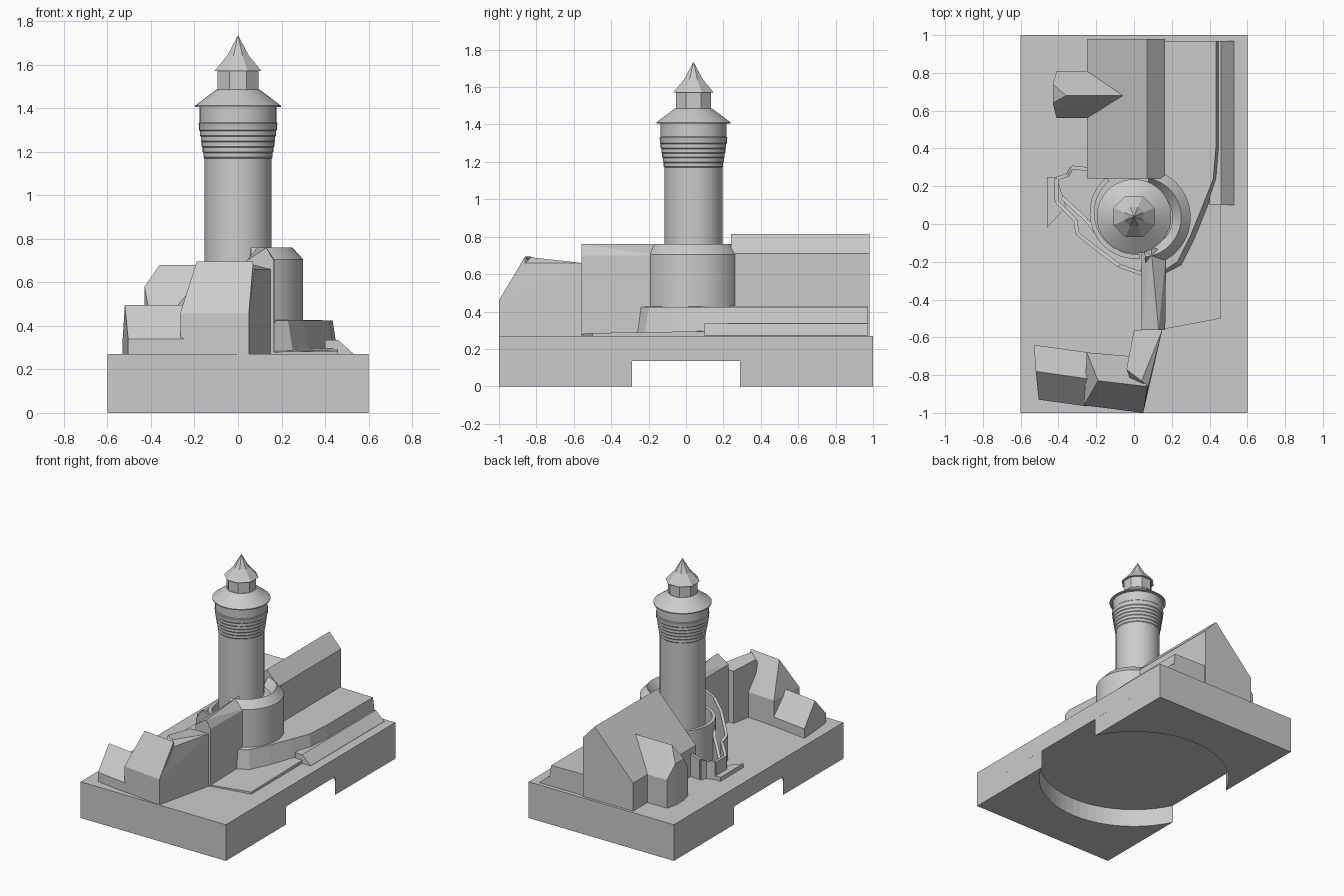
import bpy, bmesh
from math import pi, sin, cos, radians

cube = bpy.data.objects.get("Cube")
if cube:
    bpy.data.objects.remove(cube, do_unlink=True)

stone = bpy.data.materials.new("grey_stone")
stone.use_nodes = True
GREY = (0.6, 0.6, 0.6, 1)
stone.diffuse_color = GREY
stone.node_tree.nodes["Principled BSDF"].inputs["Base Color"].default_value = GREY

GROUND = 0.26  # parts sink slightly into the plinth


def finish(name, bm, smooth=False):
    bmesh.ops.recalc_face_normals(bm, faces=bm.faces)
    mesh = bpy.data.meshes.new(name)
    bm.to_mesh(mesh)
    bm.free()
    ob = bpy.data.objects.new(name, mesh)
    bpy.context.collection.objects.link(ob)
    mesh.materials.append(stone)
    if smooth:
        bpy.ops.object.select_all(action='DESELECT')
        ob.select_set(True)
        bpy.context.view_layer.objects.active = ob
        bpy.ops.object.shade_smooth_by_angle(angle=radians(25))
    return ob


def hull(name, tops):
    """Convex block standing on the plinth under the given top points."""
    bm = bmesh.new()
    for x, y, z in tops:
        bm.verts.new((x, y, z))
        bm.verts.new((x, y, GROUND))
    bmesh.ops.convex_hull(bm, input=bm.verts)
    loose = [v for v in bm.verts if not v.link_faces]
    bmesh.ops.delete(bm, geom=loose, context='VERTS')
    bmesh.ops.dissolve_limit(bm, angle_limit=0.02, verts=bm.verts, edges=bm.edges)
    return finish(name, bm)


def prism(name, outline, z0, z1):
    """Upright block; z1 is one height or a height for each corner."""
    bm = bmesh.new()
    if not isinstance(z1, (list, tuple)):
        z1 = [z1] * len(outline)
    low = [bm.verts.new((x, y, z0)) for x, y in outline]
    top = [bm.verts.new((x, y, z)) for (x, y), z in zip(outline, z1)]
    bm.faces.new(low)
    bmesh.ops.triangulate(bm, faces=[bm.faces.new(top)])
    n = len(low)
    for i in range(n):
        j = (i + 1) % n
        bm.faces.new((low[i], low[j], top[j], top[i]))
    return finish(name, bm)


def lathe(name, profile, centre, sides, smooth=True, arc=(0, 360)):
    """Revolve a closed (radius, z) profile, fully or over an arc."""
    bm = bmesh.new()
    full = arc[1] - arc[0] == 360
    rings = []
    for i in range(sides + (0 if full else 1)):
        a = radians(arc[0] + (arc[1] - arc[0]) * i / sides)
        rings.append([bm.verts.new((centre[0] + r * cos(a), centre[1] + r * sin(a), z))
                      for r, z in profile])
    n = len(profile)
    for i in range(sides):
        a, b = rings[i], rings[(i + 1) % len(rings)]
        for k in range(n):
            m = (k + 1) % n
            bm.faces.new((a[k], b[k], b[m], a[m]))
    if not full:
        bm.faces.new(rings[0])
        bm.faces.new(rings[-1])
    bmesh.ops.remove_doubles(bm, verts=bm.verts, dist=0.0001)
    return finish(name, bm, smooth)


def wall(name, path, thick=0.02):
    """Thin wall following (x, y, top) points."""
    for i, (a, b) in enumerate(zip(path, path[1:])):
        dx, dy = b[0] - a[0], b[1] - a[1]
        s = thick / 2 / (dx * dx + dy * dy) ** 0.5
        ox, oy = -dy * s, dx * s
        hull(f"{name}_{i + 1}", [(p[0] + k * ox, p[1] + k * oy, p[2])
                                 for p in (a, b) for k in (1, -1)])


# Plinth with a round recess underneath, open at both long sides
R, half = 0.666, 0.29
outline = [(-0.6, -1), (0.6, -1), (0.6, 1), (-0.6, 1)]
prism("plinth_top", outline, 0.135, 0.27)
for name, side in (("plinth_front", -1), ("plinth_back", 1)):
    pts = [(-0.6, side), (0.6, side)]
    start = 0.4498  # angle where the circle meets the long side
    for i in range(25):
        a = start + (pi - 2 * start) * i / 24
        pts.append((R * cos(a), side * R * sin(a)))
    prism(name, pts, 0, 0.135)

# Round tower with corbelled head, skirt roof, lantern and spire
C = (0, 0.04)
shaft = [(0, GROUND), (0.155, GROUND), (0.155, 1.17)]
for i in range(6):
    shaft += [(0.159 + 0.004 * i, 1.175 + 0.025 * i), (0.159 + 0.004 * i, 1.195 + 0.025 * i)]
shaft += [(0.181, 1.325), (0.181, 1.33), (0.177, 1.335), (0.177, 1.41), (0, 1.41)]
lathe("tower_shaft", shaft, C, 40)
lathe("tower_skirt_roof", [(0, 1.405), (0.197, 1.405), (0.197, 1.412), (0.1, 1.485), (0, 1.485)], C, 40)
lathe("lantern", [(0, 1.48), (0.102, 1.48), (0.102, 1.575), (0, 1.575)], C, 8, False, (22.5, 382.5))
lathe("spire", [(0, 1.57), (0.118, 1.57), (0.055, 1.64), (0, 1.735)], C, 8, False, (22.5, 382.5))

# Curved range wrapped round the tower foot
lathe("ring_range", [(0.12, GROUND), (0.26, GROUND), (0.26, 0.705), (0.21, 0.76), (0.165, 0.70),
                     (0.12, 0.70)], (0.04, 0.035), 24, True, (-85, 80))
lathe("ring_wall_west", [(0.22, GROUND), (0.245, GROUND), (0.245, 0.56), (0.22, 0.56)],
      (0.01, 0.06), 16, True, (130, 275))

# Great hall with an uneven gable, and its half-hipped side wing
hull("great_hall", [(x, y, z) for y in (0.24, 0.98)
                    for x, z in ((-0.25, 0.48), (0.07, 0.815), (0.165, 0.71))])
hull("hall_wing", [(-0.41, 0.56, 0.48), (-0.41, 0.81, 0.48), (-0.43, 0.64, 0.58), (-0.43, 0.74, 0.58),
                   (-0.36, 0.68, 0.68), (-0.06, 0.68, 0.68), (-0.2, 0.56, 0.48), (-0.2, 0.81, 0.48)])

# Gabled curtain range between tower and front houses
hull("curtain_range", [(0.10, -0.56, 0.70), (0.165, -0.56, 0.70), (0.13, -0.56, 0.76),
                       (0.04, -0.12, 0.70), (0.17, -0.15, 0.70), (0.09, -0.12, 0.76),
                       (0.04, -0.56, 0.70)])

# Front houses
hull("gate_house", [(-0.265, -0.96, 0.46), (0.05, -1.0, 0.46), (-0.19, -0.83, 0.695),
                    (0.07, -0.86, 0.695), (-0.25, -0.68, 0.46), (-0.02, -0.70, 0.46)])
hull("gate_house_wing", [(0.05, -0.995, 0.46), (0.075, -0.86, 0.66), (0.15, -0.56, 0.66),
                         (0.0, -0.56, 0.66), (-0.04, -0.77, 0.68), (0.04, -0.83, 0.69)])
hull("small_house", [(-0.505, -0.93, 0.34), (-0.25, -0.965, 0.34), (-0.52, -0.78, 0.495),
                     (-0.24, -0.82, 0.495), (-0.53, -0.64, 0.34), (-0.24, -0.68, 0.34)])

# Terrace with battered outer wall, running below hall and ring range
edge = [(0.03, -0.25), (0.14, -0.26), (0.23, -0.2), (0.3, -0.06), (0.365, 0.1), (0.42, 0.24),
        (0.435, 0.42), (0.435, 0.97)]
bm = bmesh.new()
rows = []
for i, (x, y) in enumerate(edge):
    dx = 0.025 if i > 1 else 0
    dy = -0.02 if i < 5 else 0
    rows.append([bm.verts.new(p) for p in ((0.1, max(y, -0.1), GROUND), (x + dx, y + dy, GROUND),
                                           (x, y, 0.425), (0.1, max(y, -0.1), 0.43))])
for a, b in zip(rows, rows[1:]):
    for k in range(4):
        m = (k + 1) % 4
        bm.faces.new((a[k], a[m], b[m], b[k]))
bm.faces.new(rows[0])
bm.faces.new(rows[-1])
bmesh.ops.remove_doubles(bm, verts=bm.verts, dist=0.0001)
finish("terrace", bm)

# Low outer court and ramp
prism("outer_court", [(0.14, -0.56), (0.46, -0.5), (0.46, 0.12), (0.3, 0.12), (0.1, -0.2)],
      GROUND, [0.28, 0.285, 0.295, 0.3, 0.29])
hull("outer_ramp", [(0.4, 0.1, 0.335), (0.46, 0.1, 0.335), (0.53, 0.1, 0.272),
                    (0.4, 0.97, 0.335), (0.46, 0.97, 0.335), (0.53, 0.97, 0.272)])

# West approach: stepped thin walls and a small gate turret
wall("approach_wall", [(0.06, -0.27, 0.64), (-0.08, -0.22, 0.62), (-0.2, -0.13, 0.58),
                       (-0.3, -0.05, 0.46), (-0.31, 0.02, 0.44), (-0.41, 0.12, 0.4),
                       (-0.41, 0.24, 0.4), (-0.35, 0.26, 0.4), (-0.33, 0.3, 0.42), (-0.24, 0.29, 0.44)])
wall("inner_wall", [(-0.38, 0.14, 0.36), (-0.25, 0.02, 0.46), (-0.18, -0.07, 0.54)])
prism("approach_step", [(-0.46, -0.02), (-0.36, 0.09), (-0.41, 0.25), (-0.46, 0.25)], GROUND, 0.3)
